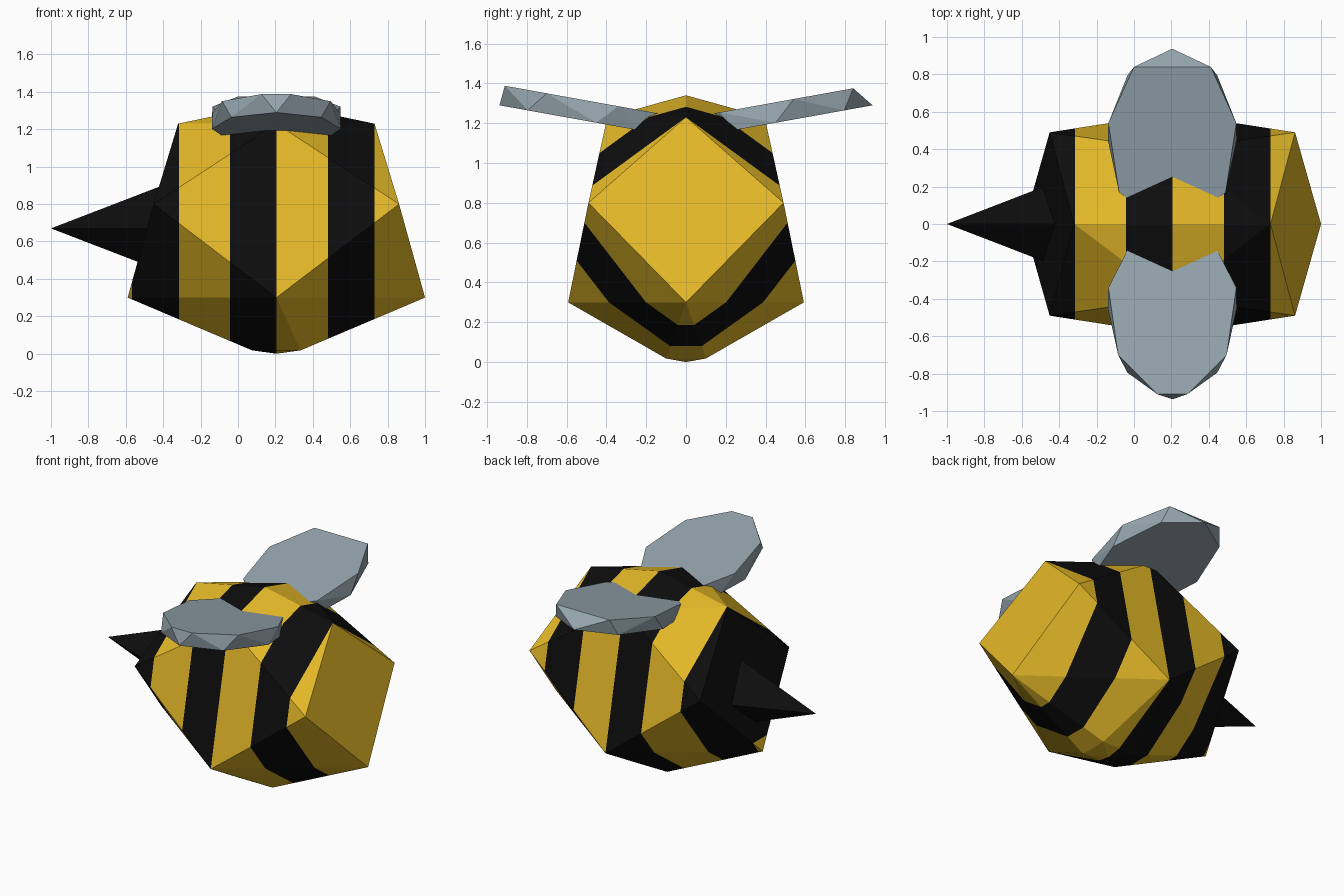
import bpy, bmesh, math
from mathutils import Vector

if "Cube" in bpy.data.objects:
    bpy.data.objects.remove(bpy.data.objects["Cube"])


def material(name, rgb):
    m = bpy.data.materials.new(name)
    m.diffuse_color = (*rgb, 1)
    m.use_nodes = True
    m.node_tree.nodes["Principled BSDF"].inputs["Base Color"].default_value = m.diffuse_color
    return m


YELLOW = material("honey yellow", (0.79, 0.49, 0.021))
BLACK = material("soft black", (0.004, 0.004, 0.004))
GREY = material("wing grey", (0.30, 0.375, 0.42))


def hull(points):
    """Convex faceted solid around the points, with flat faces merged."""
    bm = bmesh.new()
    for p in points:
        bm.verts.new(p)
    res = bmesh.ops.convex_hull(bm, input=bm.verts[:])
    loose = [v for v in bm.verts if not v.link_faces]
    bmesh.ops.delete(bm, geom=loose, context='VERTS')
    bmesh.ops.dissolve_limit(bm, angle_limit=math.radians(2.5),
                             verts=bm.verts[:], edges=bm.edges[:])
    bmesh.ops.recalc_face_normals(bm, faces=bm.faces[:])
    return bm


def finish(name, bm, mats):
    me = bpy.data.meshes.new(name)
    bm.to_mesh(me)
    bm.free()
    for m in mats:
        me.materials.append(m)
    ob = bpy.data.objects.new(name, me)
    bpy.context.collection.objects.link(ob)
    return ob


CX = 0.205  # body centre along x

# Body: squashed twelve-sided solid, wider at the bottom, blunt underneath
pts = [(CX, 0, 1.34), (CX, 0, 0.0)]
for s in (-1, 1):
    pts += [(CX + s * 0.525, 0, 1.23), (CX, s * 0.395, 1.23),
            (CX + s * 0.795, 0, 0.30), (CX, s * 0.592, 0.30)]
    for t in (-1, 1):
        pts += [(CX + s * 0.656, t * 0.49, 0.80),
                (CX + s * 0.13, t * 0.10, 0.018)]
body = hull(pts)

# Stripes: slice across x and alternate the colours
cuts = [-0.568, -0.315, -0.042, 0.205, 0.48, 0.73]
for x in cuts:
    bmesh.ops.bisect_plane(body, geom=body.verts[:] + body.edges[:] + body.faces[:],
                           plane_co=(x, 0, 0), plane_no=(1, 0, 0), dist=1e-5)
for f in body.faces:
    band = sum(f.calc_center_median().x > x for x in cuts)
    f.material_index = band % 2
finish("striped_body", body, [YELLOW, BLACK])

# Stinger: four-sided spike pointing to -x
base_x, tip_x, slope = -0.36, -1.0, 0.385
r = (base_x - tip_x) * slope
sting = hull([(tip_x, 0, 0.67)] + [
    (base_x, r * math.cos(a * math.pi / 2), 0.67 + r * math.sin(a * math.pi / 2))
    for a in range(4)])
finish("stinger", sting, [BLACK])


# Wings: faceted ovals, tilted up towards the tips
def wing(name, side, top, bottom):
    p = []
    for outline, z0 in ((top, 1.224), (bottom, 1.121)):
        for dx, y in outline:
            for m in (-1, 1):
                if dx or m == 1:
                    p.append((CX + m * dx, side * y, z0 + 0.18 * y))
    finish(name, hull(p), [GREY])


under = [(0, 0.937), (0.24, 0.795), (0.345, 0.45), (0.29, 0.245), (0.10, 0.06)]
wing("front_wing", -1,
     [(0.08, 0.91), (0.29, 0.70), (0.342, 0.34), (0.235, 0.13), (0.08, 0.04)], under)
wing("back_wing", 1,
     [(0.205, 0.84), (0.342, 0.54), (0.285, 0.17), (0.10, 0.03)], under)
